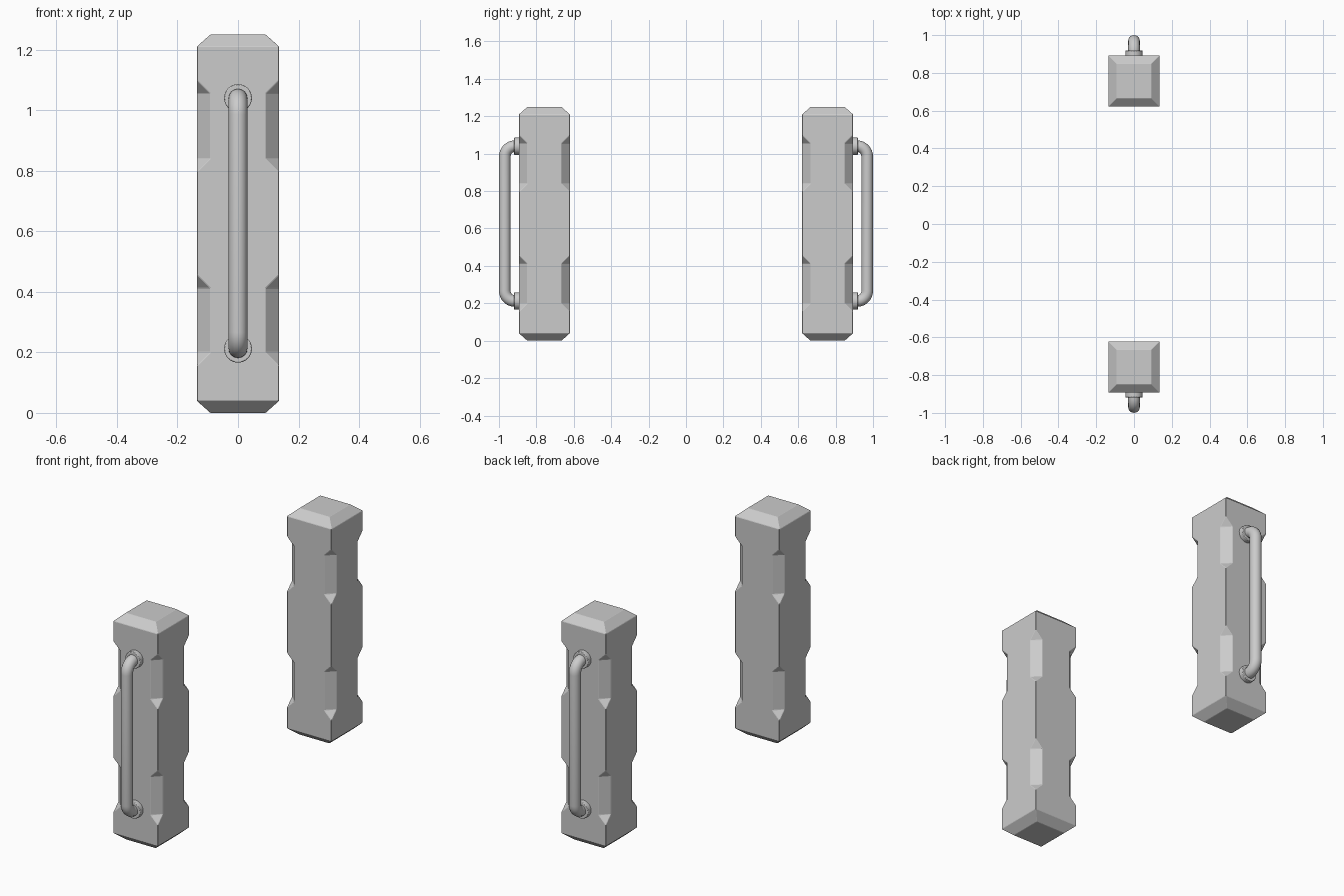
import bpy, bmesh, math
from mathutils import Matrix

if "Cube" in bpy.data.objects:
    bpy.data.objects.remove(bpy.data.objects["Cube"])

H, C = 0.136, 0.045          # post half width, chamfer size
TOP, CAP = 1.25, 0.04        # post height, end chamfer height
YC = 0.757                   # post centre distance
NOTCHES = [(0.155, 0.457), (0.795, 1.10)]


def bevel(ob, width, segments):
    m = ob.modifiers.new("soft_edges", 'BEVEL')
    m.width, m.segments = width, segments
    m.limit_method, m.angle_limit = 'ANGLE', math.radians(25)


# Square post with chamfered ends and stopped chamfers on the corners
def post(name, y):
    bm = bmesh.new()
    outline = [(H, CAP)]
    for a, b in NOTCHES:
        outline += [(H, a), (H - C, a + C), (H - C, b - C), (H, b)]
    outline.append((H, TOP - CAP))
    for k in range(4):
        rot = Matrix.Rotation(k * math.pi / 2, 3, 'Z')

        def face(pts):
            bm.faces.new([bm.verts.new(rot @ Matrix.Identity(3) @ v) for v in map(vec, pts)])

        # side panel
        face([(u, -H, z) for u, z in outline] + [(-u, -H, z) for u, z in reversed(outline)])
        # end slopes
        for z0, z1 in ((CAP, 0), (TOP - CAP, TOP)):
            i = H - C
            face([(-H, -H, z0), (H, -H, z0), (i, -i, z1), (-i, -i, z1)])
        # corner chamfers
        for a, b in NOTCHES:
            i = H - C
            lo, hi = a + C, b - C
            face([(H, -H, a), (H, -i, lo), (i, -H, lo)])
            face([(i, -H, lo), (H, -i, lo), (H, -i, hi), (i, -H, hi)])
            face([(i, -H, hi), (H, -i, hi), (H, -H, b)])
    i = H - C
    for z in (0, TOP):
        bm.faces.new([bm.verts.new(p) for p in ((-i, -i, z), (i, -i, z), (i, i, z), (-i, i, z))])
    bmesh.ops.remove_doubles(bm, verts=bm.verts, dist=0.0005)
    bmesh.ops.recalc_face_normals(bm, faces=bm.faces)
    me = bpy.data.meshes.new(name)
    bm.to_mesh(me)
    bm.free()
    ob = bpy.data.objects.new(name, me)
    ob.location.y = y
    bpy.context.collection.objects.link(ob)
    bevel(ob, 0.002, 1)


def vec(p):
    from mathutils import Vector
    return Vector(p)


# Bent tube handle following a path with rounded corners
def handle(name, s):
    y_in, y_out, z0, z1, r = 0.885, 0.969, 0.212, 1.04, 0.055
    pts = [(y_in, z0)]
    for cz, start in ((z0 + r, -90), (z1 - r, 0)):
        for n in range(9):
            t = math.radians(start + 90 * n / 8)
            pts.append((y_out - r + r * math.cos(t), cz + r * math.sin(t)))
    pts.append((y_in, z1))
    cu = bpy.data.curves.new(name, 'CURVE')
    cu.dimensions = '3D'
    cu.bevel_depth, cu.bevel_resolution = 0.031, 6
    cu.use_fill_caps = True
    sp = cu.splines.new('POLY')
    sp.points.add(len(pts) - 1)
    for p, (y, z) in zip(sp.points, pts):
        p.co = (0, s * y, z, 1)
    bpy.context.collection.objects.link(bpy.data.objects.new(name, cu))
    # round mounting flanges
    for label, z in (("lower", z0), ("upper", z1)):
        bpy.ops.mesh.primitive_cylinder_add(vertices=32, radius=0.046, depth=0.03,
                                            location=(0, s * 0.904, z),
                                            rotation=(math.pi / 2, 0, 0))
        ob = bpy.context.object
        ob.name = f"{name}_{label}_flange"
        bpy.ops.object.shade_smooth_by_angle(angle=math.radians(30))
        bevel(ob, 0.003, 2)


for side, s in (("front", -1), ("back", 1)):
    post(side + "_post", s * YC)
    handle(side + "_handle", s)
